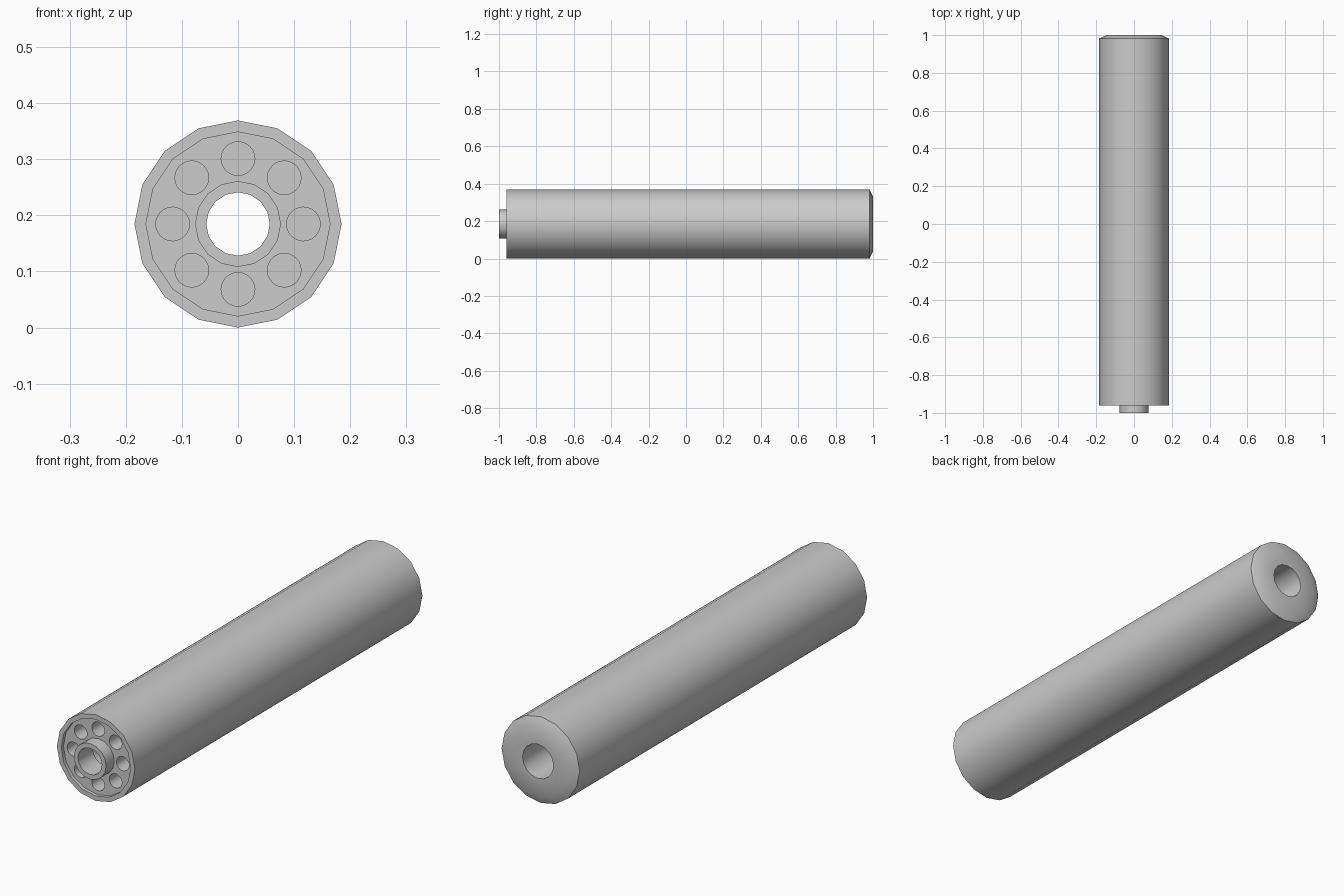
import bpy, bmesh, math

if "Cube" in bpy.data.objects:
    bpy.data.objects.remove(bpy.data.objects["Cube"])

CZ = 0.1845   # height of the long axis
SIDES = 16


def finish(obj):
    bpy.ops.object.select_all(action='DESELECT')
    obj.select_set(True)
    bpy.context.view_layer.objects.active = obj
    bpy.ops.object.shade_smooth_by_angle(angle=math.radians(30))


def new_object(name, bm):
    bmesh.ops.recalc_face_normals(bm, faces=bm.faces)
    mesh = bpy.data.meshes.new(name)
    bm.to_mesh(mesh)
    bm.free()
    obj = bpy.data.objects.new(name, mesh)
    bpy.context.collection.objects.link(obj)
    return obj


def add_lathe(bm, profile, cx=0.0, cz=CZ, sides=SIDES):
    """Revolve a closed (radius, y) profile about an axis along y."""
    rings = []
    for i in range(sides):
        a = 2 * math.pi * i / sides
        rings.append([bm.verts.new((cx + r * math.sin(a), y, cz + r * math.cos(a)))
                      for r, y in profile])
    n = len(profile)
    for i in range(sides):
        p, q = rings[i], rings[(i + 1) % sides]
        for j in range(n):
            k = (j + 1) % n
            bm.faces.new((p[j], p[k], q[k], q[j]))


# Main body: recessed front face, chamfered back, wide bore
bm = bmesh.new()
add_lathe(bm, [(0.1845, -0.96), (0.1845, 0.982), (0.145, 1.0), (0.073, 1.0),
               (0.073, -0.945), (0.164, -0.945), (0.164, -0.96)])
body = new_object("body_tube", bm)

# Ring of eight blind holes cut into the front face
bm = bmesh.new()
for i in range(8):
    a = math.pi / 4 * i
    cx, cz = 0.1165 * math.sin(a), CZ + 0.1165 * math.cos(a)
    start = len(bm.verts)
    rings = [[bm.verts.new((cx + 0.03 * math.sin(2 * math.pi * s / 24), y,
                            cz + 0.03 * math.cos(2 * math.pi * s / 24)))
              for s in range(24)] for y in (-0.98, -0.845)]
    bm.faces.new(rings[0])
    bm.faces.new(rings[1][::-1])
    for s in range(24):
        t = (s + 1) % 24
        bm.faces.new((rings[0][t], rings[0][s], rings[1][s], rings[1][t]))
cutter = new_object("hole_cutter", bm)
cutter.hide_render = True

mod = body.modifiers.new("holes", 'BOOLEAN')
mod.operation = 'DIFFERENCE'
mod.solver = 'EXACT'
mod.object = cutter
bpy.context.view_layer.objects.active = body
bpy.ops.object.modifier_apply(modifier=mod.name)
bpy.data.objects.remove(cutter)
finish(body)

# Protruding front collar with the narrower bore
bm = bmesh.new()
add_lathe(bm, [(0.0765, -1.0), (0.0765, -0.9), (0.0565, -0.9), (0.0565, -1.0)])
finish(new_object("front_collar", bm))
